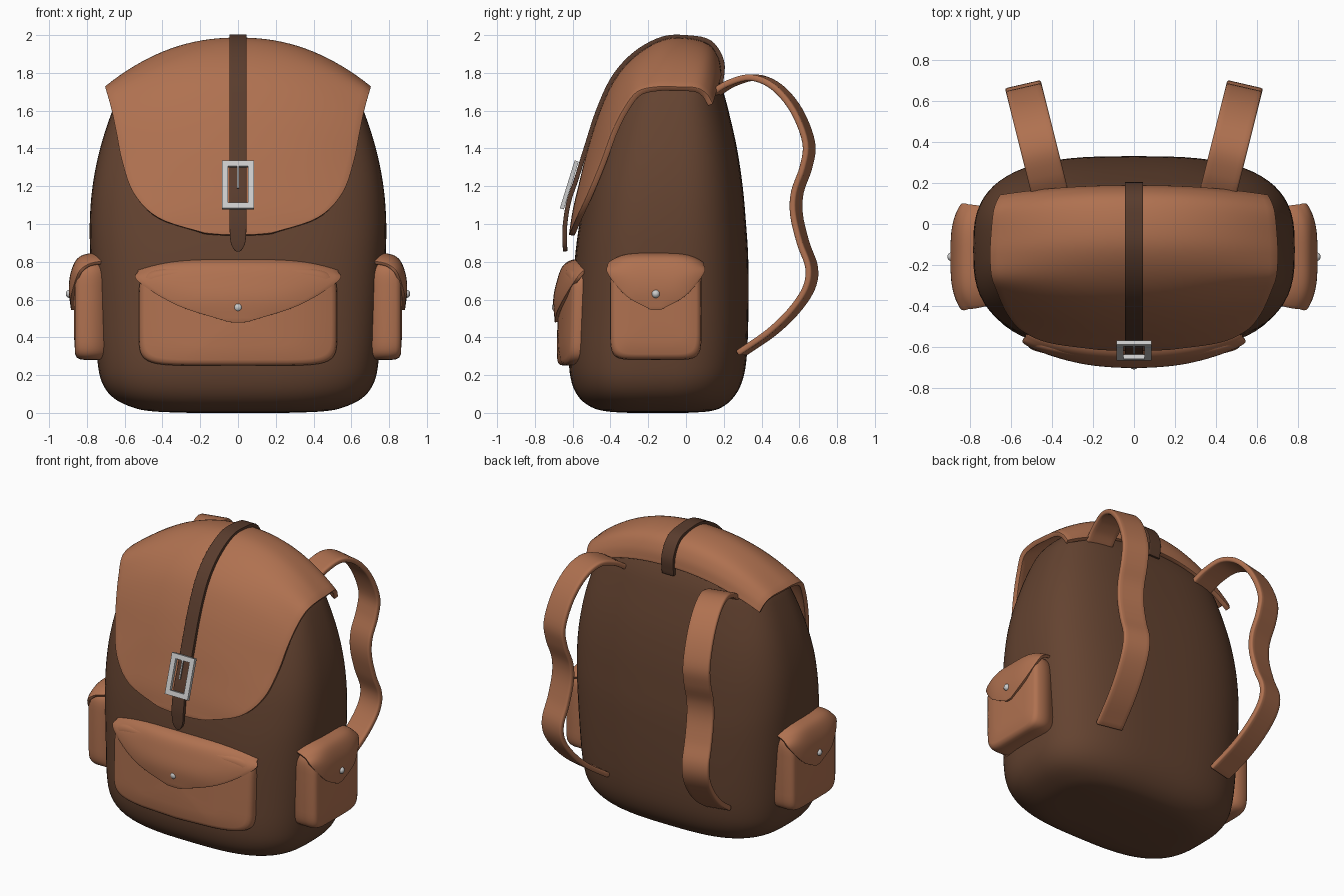
import bpy, bmesh
from math import cos, sin, pi, copysign
from mathutils import Matrix, Vector

if "Cube" in bpy.data.objects:
    bpy.data.objects.remove(bpy.data.objects["Cube"])


def material(name, rgb):
    m = bpy.data.materials.new(name)
    m.diffuse_color = (*rgb, 1)
    m.use_nodes = True
    m.node_tree.nodes["Principled BSDF"].inputs["Base Color"].default_value = m.diffuse_color
    return m


TAN = material("tan_leather", (0.43, 0.165, 0.08))
DARK = material("dark_leather", (0.127, 0.056, 0.03))
STRAP = material("strap_leather", (0.10, 0.045, 0.026))


def finish(name, bm, mat=None, smooth=True):
    bmesh.ops.recalc_face_normals(bm, faces=bm.faces[:])
    me = bpy.data.meshes.new(name)
    for f in bm.faces:
        f.smooth = smooth
    bm.to_mesh(me)
    bm.free()
    ob = bpy.data.objects.new(name, me)
    bpy.context.collection.objects.link(ob)
    if mat:
        me.materials.append(mat)
    return ob


def spline(rows, n=5):
    """Catmull-Rom through tuples of any length."""
    p = [Vector(r) for r in rows]
    p = [2 * p[0] - p[1]] + p + [2 * p[-1] - p[-2]]
    out = []
    for i in range(1, len(p) - 2):
        a, b, c, d = p[i - 1:i + 3]
        for k in range(n):
            t = k / n
            out.append(b + 0.5 * t * (c - a + t * (2 * a - 5 * b + 4 * c - d + t * (3 * (b - c) + d - a))))
    return out + [p[-2]]


def skin(bm, loops, closed):
    vs = [[bm.verts.new(c) for c in loop] for loop in loops]
    for a, b in zip(vs, vs[1:]):
        for i in range(len(a) if closed else len(a) - 1):
            j = (i + 1) % len(a)
            bm.faces.new((a[i], a[j], b[j], b[i]))
    if closed:
        bm.faces.new(vs[0])
        bm.faces.new(vs[-1])


def superellipse(n, count):
    for i in range(count):
        c, s = cos(2 * pi * i / count), sin(2 * pi * i / count)
        yield copysign(abs(c) ** (2 / n), c), copysign(abs(s) ** (2 / n), s)


def sheet(name, rows, point, mat, thick, across=24):
    """Leather sheet: point(s, row) with s from -1 to 1 across each row."""
    bm = bmesh.new()
    skin(bm, [[point(2 * i / across - 1, r) for i in range(across + 1)] for r in spline(rows)], False)
    ob = finish(name, bm, mat)
    so = ob.modifiers.new("thickness", "SOLIDIFY")
    so.thickness, so.offset = thick, 0
    bv = ob.modifiers.new("soft_edge", "BEVEL")
    bv.width, bv.segments, bv.limit_method, bv.angle_limit = thick * 0.3, 2, "ANGLE", 0.9
    return ob


# Main bag: rows of z, half width, front y, back y
body = [(0, .25, -.3, 0), (.008, .45, -.42, .12), (.03, .56, -.5, .19), (.08, .66, -.565, .25),
        (.16, .72, -.605, .295), (.28, .745, -.62, .32), (.5, .762, -.61, .33), (.8, .78, -.59, .33),
        (1, .785, -.565, .318), (1.2, .77, -.53, .3), (1.4, .73, -.475, .27), (1.6, .665, -.405, .225),
        (1.72, .605, -.34, .19), (1.82, .49, -.27, .14), (1.9, .3, -.2, .07), (1.92, .05, -.1, 0)]
bm = bmesh.new()
skin(bm, [[(w * u, (f + b) / 2 + (b - f) / 2 * v, z) for u, v in superellipse(3, 72)]
          for z, w, f, b in spline(body, 4)], True)
finish("bag_body", bm, DARK)

# Top flap: rows of centre y, z and edge x, y, z
flap = [(.175, 1.79, .65, .13, 1.63), (.16, 1.87, .665, .10, 1.68), (.11, 1.94, .68, .05, 1.71),
        (0, 1.97, .69, -.05, 1.715), (-.12, 1.96, .695, -.15, 1.715), (-.25, 1.885, .69, -.25, 1.69),
        (-.36, 1.765, .665, -.32, 1.6), (-.44, 1.6, .64, -.38, 1.48), (-.505, 1.4, .61, -.435, 1.33),
        (-.55, 1.22, .55, -.505, 1.16), (-.585, 1.07, .42, -.565, 1.03), (-.605, .94, .18, -.6, .95)]


def flap_point(s, r):
    k = abs(s) ** 2.2
    return s * r[2], r[0] + k * (r[3] - r[0]), r[1] + k * (r[4] - r[1])


sheet("top_flap", flap, flap_point, TAN, 0.03, 36)

# Closing strap over the flap: y, z, half width
closing = [(.185, 1.74, .045), (.19, 1.86, .045), (.125, 1.962, .045), (0, 1.988, .045), (-.125, 1.98, .045),
           (-.265, 1.905, .045), (-.38, 1.78, .045), (-.463, 1.605, .045), (-.53, 1.4, .045),
           (-.58, 1.24, .045), (-.62, 1.12, .045), (-.64, 1.0, .045), (-.642, .91, .04),
           (-.64, .87, .024), (-.638, .855, .008)]
sheet("closing_strap", closing, lambda s, r: (s * r[2], r[0], r[1]), STRAP, 0.024, 6)

# Shoulder straps, splayed outwards: y, z
shoulder = [(.15, 1.69), (.24, 1.745), (.36, 1.775), (.48, 1.725), (.585, 1.6), (.65, 1.43), (.635, 1.3),
            (.59, 1.17), (.585, 1.05), (.62, .9), (.665, .77), (.65, .66), (.57, .54), (.45, .425), (.29, .315)]
for side, label in ((-1, "left"), (1, "right")):
    sheet(label + "_shoulder_strap", shoulder,
          lambda s, r: (side * (.415 + .25 * (r[0] - .17) + .087 * s), r[0] - .02 * s, r[1]), TAN, 0.033, 6)


# Pockets in local coordinates: u across, d outwards, z up
def pocket(name, place, half, z0, z1, depth, rows, stud):
    bm = bmesh.new()
    profile = [(1, -.3), (1, .55), (.985, .78), (.95, .93), (.88, 1), (.6, 1.04), (.3, 1.06), (.05, 1.06)]
    outline = list(superellipse(7, 64))
    skin(bm, [[place(half * (1 - (1 - k) * min(1, .25 / half if k > .8 else 1)) * u, depth * d,
                     (z0 + z1) / 2 + (z1 - z0) / 2 * k * v) for u, v in outline]
              for k, d in profile], True)
    finish(name, bm, TAN)

    def point(s, r):
        k = abs(s) ** 4
        return place(s * r[2], r[0] + k * (r[3] - r[0]), r[1] + k * (r[4] - r[1]))

    sheet(name + "_flap", rows, point, TAN, 0.018, 32)
    z, d, radius = stud
    bm = bmesh.new()
    bmesh.ops.create_uvsphere(bm, u_segments=16, v_segments=10, radius=radius)
    bmesh.ops.translate(bm, verts=bm.verts[:], vec=place(0, d, z))
    finish(name + "_stud", bm)


front_rows = [(-.03, .805, .5, -.03, .765), (.02, .8, .52, 0, .755), (.06, .77, .527, .03, .74),
              (.085, .7, .527, .065, .695), (.102, .6, .32, .092, .57), (.09, .48, .05, .09, .483)]
pocket("front_pocket", lambda u, d, z: (u, -.595 - d + .07 * (u / .52) ** 2 + .03 * (z - .5), z),
       .525, .25, .77, .08, front_rows, (.56, .09, .027))

side_rows = [(-.02, .838, .235, -.02, .795), (.05, .835, .245, .02, .79), (.105, .81, .25, .06, .775),
             (.137, .74, .25, .1, .735), (.147, .65, .155, .135, .62), (.135, .545, .03, .135, .55)]
for side, label in ((-1, "left"), (1, "right")):
    pocket(label + "_side_pocket", lambda u, d, z: (side * (.74 + d), -.16 + u, z),
           .243, .28, .8, .122, side_rows, (.63, .15, .022))

# Buckle frame with prong: centre x, y, z and size x, y, z
bm = bmesh.new()
parts = [((x, 0, 0), (.034, .022, .265)) for x in (-.069, .069)]
parts += [((0, 0, z), (.138, .022, .032)) for z in (-.1165, .1165)]
parts += [((0, -.006, .045), (.01, .01, .13))]
tilt = Matrix.Translation((0, -.618, 1.207)) @ Matrix.Rotation(-.3, 4, "X")
for centre, size in parts:
    bmesh.ops.create_cube(bm, size=1, matrix=tilt @ Matrix.Translation(centre) @ Matrix.Diagonal((*size, 1)))
finish("buckle", bm, smooth=False)
